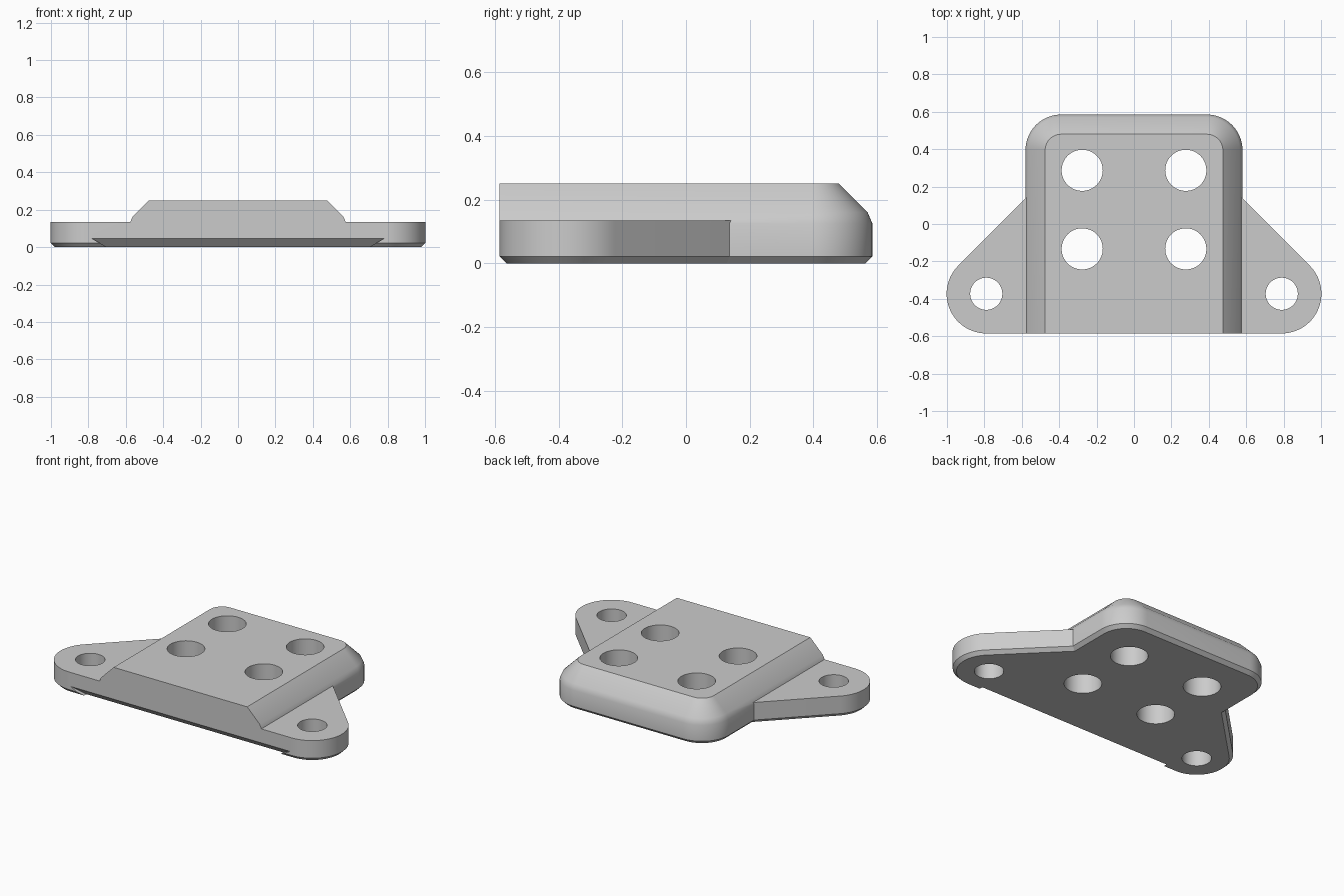
import bpy
import bmesh
from math import radians, sin, cos

cube = bpy.data.objects.get("Cube")
if cube:
    bpy.data.objects.remove(cube, do_unlink=True)

FRONT, BACK, HALF = -0.585, 0.585, 0.58     # block limits
LOBE_X, LOBE_Y, LOBE_R = 0.79, -0.373, 0.212
BEVEL = 0.022

grey = bpy.data.materials.new("light_grey")
grey.use_nodes = True
color = (0.6, 0.6, 0.6, 1)
grey.diffuse_color = color
grey.node_tree.nodes["Principled BSDF"].inputs["Base Color"].default_value = color


def arc(cx, cy, r, start, end, steps):
    angles = [radians(start + (end - start) * i / steps) for i in range(steps + 1)]
    return [(cx + r * cos(a), cy + r * sin(a)) for a in angles]


def mirrored(right):
    """Close a right-hand outline with its mirror image."""
    return right + [(-x, y) for x, y in reversed(right)]


def loft(name, rings):
    """Join stacked outlines, each a list of 3D points, into a closed solid."""
    bm = bmesh.new()
    loops = [[bm.verts.new(p) for p in ring] for ring in rings]
    n = len(loops[0])
    for low, high in zip(loops, loops[1:]):
        for i in range(n):
            j = (i + 1) % n
            bm.faces.new((low[i], low[j], high[j], high[i]))
    bm.faces.new(loops[0][::-1])
    bm.faces.new(loops[-1])
    bmesh.ops.recalc_face_normals(bm, faces=bm.faces[:])
    mesh = bpy.data.meshes.new(name)
    bm.to_mesh(mesh)
    bm.free()
    mesh.materials.append(grey)
    obj = bpy.data.objects.new(name, mesh)
    bpy.context.collection.objects.link(obj)
    return obj


def combine(target, tool, operation):
    mod = target.modifiers.new(tool.name, 'BOOLEAN')
    mod.operation = operation
    mod.solver = 'EXACT'
    mod.object = tool
    bpy.context.view_layer.objects.active = target
    bpy.ops.object.modifier_apply(modifier=mod.name)
    bpy.data.objects.remove(tool, do_unlink=True)


def block_ring(z, inset, front_inset=0):
    corner = 0.19
    right = [(HALF - inset, FRONT + front_inset)]
    right += arc(HALF - corner, BACK - corner, corner - inset, 0, 90, 16)
    return [(x, y, z) for x, y in mirrored(right)]


def ear_ring(z, inset):
    right = arc(LOBE_X, LOBE_Y, LOBE_R - inset, -90, 45, 28)
    tx, ty = right[-1]
    right.append((0.45, ty + tx - 0.45))    # 45 degree web runs into the block
    return [(x, y, z) for x, y in mirrored(right)]


# Raised central block with chamfered back and sides
bracket = loft("mounting_bracket", [
    block_ring(0, BEVEL, BEVEL), block_ring(BEVEL, 0), block_ring(0.125, 0),
    block_ring(0.16, 0.015), block_ring(0.25, 0.105)])

# Lower plate forming both side ears
ears = loft("side_ears", [ear_ring(0, BEVEL), ear_ring(BEVEL, 0), ear_ring(0.135, 0)])
combine(bracket, ears, 'UNION')

# Deeper bevel under the front edge, tapering out at the lobes
wedge = []
for side in (-1, 1):
    wedge.append([(side * (0.70 + 1.78 * z), y, z)
                  for y, z in ((-0.62, 0.08), (-0.62, -0.04), (-0.50, -0.04))])
combine(bracket, loft("front_bevel_cutter", wedge), 'DIFFERENCE')

# Bolt holes: four through the block, one in each ear
for side in (-1, 1):
    for x, y, r in ((0.277, 0.287, 0.11), (0.277, -0.133, 0.11), (LOBE_X, LOBE_Y, 0.086)):
        circle = arc(side * x, y, r, 0, 352.5, 47)
        drill = loft("hole_cutter", [[(px, py, z) for px, py in circle] for z in (-0.1, 0.4)])
        combine(bracket, drill, 'DIFFERENCE')

# Smooth rounded walls, crisp edges
bpy.ops.object.select_all(action='DESELECT')
bracket.select_set(True)
bpy.context.view_layer.objects.active = bracket
bpy.ops.object.shade_smooth_by_angle(angle=radians(30))
